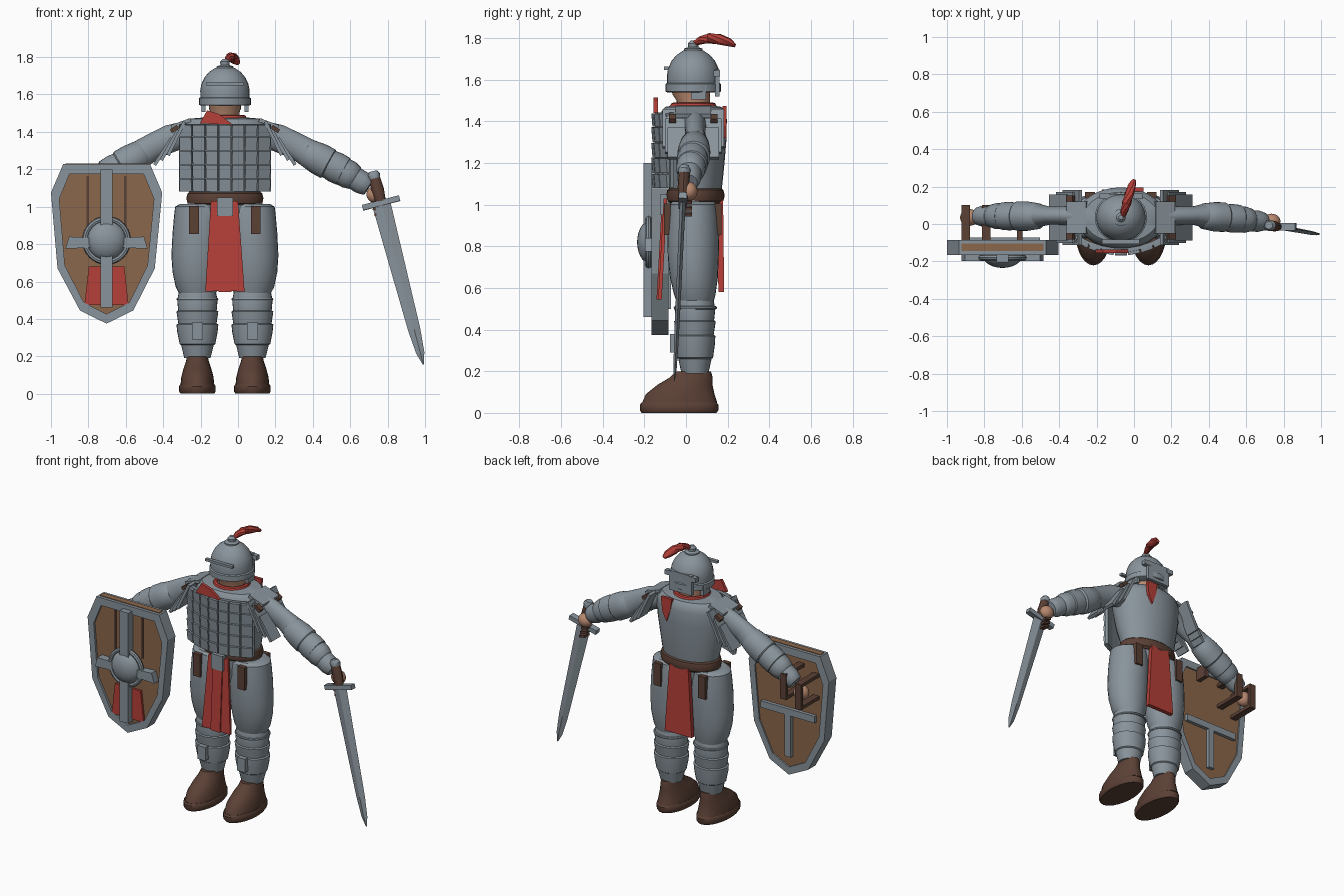
import bpy, bmesh, math
from mathutils import Vector, Matrix

if "Cube" in bpy.data.objects:
    bpy.data.objects.remove(bpy.data.objects["Cube"])

CX = -0.07  # body centre line


def material(name, rgb):
    m = bpy.data.materials.new(name)
    m.diffuse_color = (*rgb, 1)
    m.use_nodes = True
    m.node_tree.nodes["Principled BSDF"].inputs["Base Color"].default_value = m.diffuse_color
    return m


STEEL = material("steel", (0.25, 0.295, 0.33))
LEATHER = material("brown_leather", (0.105, 0.052, 0.036))
WOOD = material("wood", (0.26, 0.135, 0.07))
RED = material("red_cloth", (0.46, 0.05, 0.04))
SKIN = material("skin", (0.48, 0.25, 0.16))


def finish(name, bm, mat, smooth=True, matrix=None):
    bmesh.ops.recalc_face_normals(bm, faces=bm.faces)
    me = bpy.data.meshes.new(name)
    bm.to_mesh(me)
    bm.free()
    me.materials.append(mat)
    if smooth:
        me.shade_smooth()
        me.set_sharp_from_angle(angle=math.radians(35))
    ob = bpy.data.objects.new(name, me)
    bpy.context.collection.objects.link(ob)
    if matrix:
        ob.matrix_world = matrix
    return ob


def loft(name, rings, mat, level=True, n=28, smooth=True, matrix=None):
    """Tube through rings (x, y, z, rx, ry); level keeps rings horizontal."""
    bm, loops = bmesh.new(), []
    cs = [Vector(r[:3]) for r in rings]
    for i, r in enumerate(rings):
        t = Vector((0, 0, 1))
        if not level:
            t = (cs[min(i + 1, len(cs) - 1)] - cs[max(i - 1, 0)]).normalized()
        a = Vector((0, 1, 0)).cross(t).normalized()
        b = t.cross(a)
        angs = [2 * math.pi * k / n for k in range(n)]
        loops.append([bm.verts.new(cs[i] + a * r[3] * math.cos(q) + b * r[4] * math.sin(q)) for q in angs])
    for p, q in zip(loops, loops[1:]):
        for k in range(n):
            bm.faces.new((p[k], p[(k + 1) % n], q[(k + 1) % n], q[k]))
    bm.faces.new(loops[0])
    bm.faces.new(loops[-1])
    return finish(name, bm, mat, smooth, matrix)


def box(name, c, size, mat, rot=(0, 0, 0), matrix=None):
    bm = bmesh.new()
    bmesh.ops.create_cube(bm, size=1, matrix=Matrix.Diagonal((*size, 1)))
    ax = [Matrix.Rotation(a, 4, k) for a, k in zip(rot, "XYZ")]
    m = Matrix.Translation(c) @ ax[2] @ ax[1] @ ax[0]
    return finish(name, bm, mat, False, matrix @ m if matrix else m)


def ball(name, c, size, mat, matrix=None):
    bm = bmesh.new()
    bmesh.ops.create_uvsphere(bm, u_segments=24, v_segments=14, radius=1, matrix=Matrix.Translation(c) @ Matrix.Diagonal((*size, 1)))
    return finish(name, bm, mat, True, matrix)


def prism(name, outline, y0, y1, mat, shear=0):
    """Extrude an x-z outline along y; shear pushes y with height."""
    bm = bmesh.new()
    top = max(z for x, z in outline)
    a, b = [[bm.verts.new((x, y + shear * (top - z), z)) for x, z in outline] for y in (y0, y1)]
    bm.faces.new(a)
    bm.faces.new(b)
    for i in range(len(a)):
        j = (i + 1) % len(a)
        bm.faces.new((a[i], a[j], b[j], b[i]))
    return finish(name, bm, mat, False)


def torus(name, c, rx, ry, r, mat, facing=False):
    """Rounded ring, horizontal or facing the front."""
    bm, n, k = bmesh.new(), 32, 8
    g = []
    for i in range(n):
        a = 2 * math.pi * i / n
        g.append([])
        for j in range(k):
            q = 2 * math.pi * j / k
            u, v, w = math.cos(a) * (rx + r * math.cos(q)), math.sin(a) * (ry + r * math.cos(q)), r * math.sin(q)
            g[-1].append(bm.verts.new(Vector(c) + Vector((u, w, v) if facing else (u, v, w))))
    for i in range(n):
        for j in range(k):
            i2, j2 = (i + 1) % n, (j + 1) % k
            bm.faces.new((g[i][j], g[i2][j], g[i2][j2], g[i][j2]))
    return finish(name, bm, mat)


# legs, boots and arms, mirrored
for s, side in ((-1, "left"), (1, "right")):
    lx = CX + s * 0.147
    loft(side + "_sole", [(lx, -.033, 0, .09, .18), (lx, -.033, .012, .098, .188), (lx, -.033, .04, .098, .188), (lx, -.033, .05, .092, .18)], LEATHER)
    loft(side + "_boot", [(lx, -.03, .05, .09, .18), (lx, -.028, .09, .086, .165), (lx, -.005, .135, .074, .132), (lx, .025, .17, .062, .103), (lx, .035, .2, .055, .085)], LEATHER)
    loft(side + "_greave", [(lx, .043, z, a, b) for z, a, b in (
        (.19, .07, .065), (.26, .087, .08), (.265, .095, .087), (.33, .108, .096), (.37, .112, .098), (.375, .102, .09),
        (.44, .112, .1), (.445, .103, .092), (.5, .108, .098), (.54, .1, .09))], STEEL)
    torus(side + "_knee_strap", (lx, .045, .505), .103, .095, .009, STEEL)
    box(side + "_shin_plate", (lx, -.058, .335), (.058, .04, .09), STEEL)
    loft(side + "_thigh", [(CX + s * u, y, z, a, b) for z, u, y, a, b in (
        (.52, .147, .045, .09, .085), (.57, .148, .042, .115, .1), (.65, .15, .038, .13, .115), (.74, .15, .035, .136, .122),
        (.86, .145, .035, .135, .125), (.95, .14, .035, .132, .12), (1.0, .138, .035, .128, .115), (1.015, .13, .035, .11, .1))], STEEL)
    # hanging straps on the belt
    box(side + "_front_strap", (CX + s * .165, -.09, .93), (.052, .03, .15), LEATHER)
    box(side + "_back_strap", (CX + s * .165, .155, .93), (.052, .03, .15), LEATHER)
    # arm with overlapping forearm bands
    drop = .03 if s < 0 else 0
    loft(side + "_arm", [(CX + s * u, .045, z - drop * max(0, u - .4) * 2.5, a, b) for u, z, a, b in (
        (.16, 1.39, .06, .06), (.22, 1.385, .07, .055), (.29, 1.365, .074, .05), (.38, 1.325, .07, .048), (.44, 1.29, .075, .062))], STEEL, False)
    bands = ((.43, 1.295, .075, .56, 1.225, .086), (.535, 1.24, .076, .64, 1.185, .08), (.62, 1.195, .076, .70, 1.15, .066), (.69, 1.155, .062, .77, 1.105, .052))
    for i, (u0, z0, r0, u1, z1, r1) in enumerate(bands):
        y0, y1 = (.042 - .008 * i, .036 - .008 * i) if s > 0 else (.042, .042)
        d0, d1 = [drop * (u - .4) * 2.5 for u in (u0, u1)]
        loft(f"{side}_forearm_band_{i}", [(CX + s * (u0 + (u1 - u0) * f), y0 + (y1 - y0) * f, z0 - d0 + (z1 - d1 - z0 + d0) * f, r, r * .92)
             for f, r in ((0, r0 * .85), (.08, r0), (.55, (r0 + r1) / 2 + .005), (.93, r1), (1, r1 * .88))], STEEL, False)
    # layered shoulder plates in front of and behind the arm
    for yy, part in ((-.065, "front"), (.135, "back")):
        for i in range(3):
            box(f"{side}_{part}_shoulder_plate_{i}", (CX + s * (.26 + .035 * i), yy + (.012 if yy < 0 else -.012) * i, 1.365 - .035 * i),
                (.018, .095, .2 - .015 * i), STEEL, (0, -s * (.45 + .06 * i), 0))
        box(f"{side}_{part}_shoulder_buckle", (CX + s * .27, yy, 1.415), (.045, .035, .022), LEATHER, (0, s * .6, 0))
    box(side + "_shoulder_cap", (CX + s * .235, .035, 1.445), (.11, .17, .02), STEEL, (0, s * .35, 0))

# torso, hips, belt
loft("hips", [(CX, .035, .84, .1, .09), (CX, .035, .9, .2, .11), (CX, .04, 1.03, .2, .12)], STEEL)
loft("torso", [(CX, y, z, a, b) for z, y, a, b in (
    (1.03, .045, .18, .12), (1.1, .045, .195, .13), (1.2, .035, .215, .15), (1.32, .03, .235, .165), (1.41, .033, .237, .163),
    (1.45, .035, .225, .152), (1.47, .035, .2, .135), (1.478, .035, .1, .09))], STEEL)
loft("belt", [(CX, .045, z, a, a - .065) for z, a in ((1.005, .185), (1.018, .2), (1.045, .206), (1.07, .2), (1.083, .185))], LEATHER)
box("belt_buckle", (CX, -.105, 1.0), (.085, .04, .1), STEEL)

# lamellar chest: curved grid of small plates
edges = (1.08, 1.15, 1.225, 1.3, 1.375, 1.44)
for c in range(7):
    u = (c - 3) * .069
    y, ang = -.15 + 1.25 * u * u, math.atan(2.5 * u)
    w = .069 / math.cos(ang)
    box(f"chest_backing_{c}", (CX + u, y + .012, 1.262), (w, .02, .36), STEEL, (0, 0, ang))
    for r in range(5):
        z0, z1 = edges[r], edges[r + 1]
        box(f"chest_plate_{r}_{c}", (CX + u, y - .005, (z0 + z1) / 2), (w - .006, .018, z1 - z0 - .004), STEEL, (.09, 0, ang))

# hanging cloths and scarf
prism("front_cloth_middle", [(CX - .035, 1.03), (CX + .035, 1.03), (CX + .035, .545), (CX - .035, .545)], -.115, -.095, RED, -.055)
prism("front_cloth_left", [(-.145, 1.03), (-.105, 1.03), (-.105, .55), (-.175, .545)], -.107, -.09, RED, -.055)
prism("front_cloth_right", [(-.035, 1.03), (0, 1.03), (.035, .545), (-.035, .55)], -.107, -.09, RED, -.055)
prism("back_cloth", [(-.14, 1.03), (0, 1.03), (.03, .58), (-.17, .58)], .15, .178, RED, .012)
torus("scarf_collar", (CX, .035, 1.475), .1, .095, .016, RED)
prism("scarf_front", [(-.165, 1.515), (-.205, 1.445), (-.03, 1.44), (-.1, 1.495)], -.155, -.135, RED, -.01)
prism("scarf_tail", [(-.03, 1.475), (.05, 1.475), (.04, 1.38), (.01, 1.32), (-.02, 1.4)], .175, .195, RED)

# head and helmet
loft("head", [(CX, .035, 1.44, .08, .08), (CX, .035, 1.5, .078, .08), (CX, .025, 1.53, .085, .09), (CX, .025, 1.6, .09, .1)], SKIN)
loft("helmet", [(CX, .035, z, a, a - .005) for z, a in (
    (1.54, .13), (1.545, .139), (1.58, .139), (1.585, .131), (1.62, .132), (1.655, .126), (1.69, .11), (1.72, .085), (1.74, .055), (1.752, .015))], STEEL)
loft("helmet_knob", [(CX, .035, z, a, a) for z, a in ((1.735, .045), (1.75, .045), (1.757, .024), (1.775, .026), (1.79, .012))], STEEL)
box("helmet_brow_bar", (CX, -.095, 1.655), (.2, .022, .016), STEEL)
box("helmet_neck_guard", (CX, .15, 1.585), (.17, .022, .13), STEEL)
for s, side in ((-1, "left"), (1, "right")):
    box(side + "_cheek_plate", (CX + s * .115, .06, 1.54), (.022, .07, .07), STEEL)
    box(side + "_helmet_hinge", (CX + s * .09, .148, 1.63), (.05, .03, .03), STEEL)
loft("plume", [(-.06, .04, 1.775, .012, .012), (-.052, .07, 1.79, .02, .02), (-.04, .11, 1.8, .026, .026), (-.025, .16, 1.795, .028, .024),
               (-.01, .21, 1.78, .024, .016), (0, .235, 1.765, .012, .008)], RED, False, 8)

# shield
SX, SZ = -.703, .8
outer = [(-.935, 1.227), (-.47, 1.227), (-.405, 1.075), (-.445, .67), (-.56, .445), (-.703, .375), (-.845, .445), (-.965, .67), (-1.0, 1.075)]
inner = [(SX + (x - SX) * .85, SZ + (z - SZ) * .88) for x, z in outer]
bm = bmesh.new()
loops = [[bm.verts.new((x, y, z)) for x, z in o] for o, y in ((outer, -.165), (outer, -.085), (inner, -.085), (inner, -.165))]
for a, b in zip(loops, loops[1:] + loops[:1]):
    for i in range(9):
        j = (i + 1) % 9
        bm.faces.new((a[i], a[j], b[j], b[i]))
finish("shield_rim", bm, STEEL, False)
prism("shield_board", inner, -.15, -.095, WOOD)
box("shield_top_inlay", (SX, -.125, 1.225), (.44, .04, .012), WOOD)
box("shield_side_inlay", (-.4195, -.125, .97), (.006, .035, .17), WOOD, (0, .098, 0))
box("shield_upright", (SX, -.18, .83), (.065, .05, .74), STEEL)
for s in (-1, 1):
    prism(f"shield_crossbar_{s}", [(SX, .83), (SX + s * .2, .84), (SX + s * .22, .775), (SX, .785)], -.198, -.148, STEEL)
    prism(f"shield_red_panel_{s}", [(SX + s * .03, .68), (SX + s * .095, .68), (SX + s * .118, .475), (SX + s * .03, .475)], -.165, -.147, RED)
    box(f"shield_board_groove_{s}", (SX + s * .1, -.152, 1.03), (.012, .008, .27), LEATHER)
ball("shield_boss", (SX, -.165, .82), (.108, .07, .108), STEEL)
torus("shield_boss_ring", (SX, -.18, .82), .115, .115, .015, STEEL, True)
box("shield_back_bar", (SX, -.085, .8), (.4, .025, .045), STEEL)
box("shield_back_upright", (SX, -.085, .645), (.045, .025, .29), STEEL)
for x, zc, name in ((-.9, 1.02, "hand"), (-.79, 1.06, "wrist")):
    for dz in (-.075, .075):
        box(f"shield_{name}_strap_{dz}", (x, 0, zc + dz), (.045, .19, .022), LEATHER)
    box(f"shield_{name}_grip", (x, .09, zc), (.045, .022, .17), LEATHER)
box("shield_arm_strap", (-.61, -.05, 1.15), (.03, .08, .09), LEATHER)
ball("left_hand", (-.88, .035, 1.02), (.05, .045, .05), SKIN)

# sword, built pointing along its own z
d = Vector((.225, -.04, -.86)).normalized()
ax = Vector((0, 1, 0)).cross(d).normalized()
M = Matrix((ax, d.cross(ax), d)).transposed().to_4x4()
M.translation = (.765, -.015, 1.02)
loft("sword_blade", [(0, 0, 0, .05, .014), (0, 0, .7, .033, .011), (0, 0, .83, .022, .008), (0, 0, .893, .003, .002)], STEEL, n=4, smooth=False, matrix=M)
box("sword_guard", (0, 0, 0), (.205, .04, .03), STEEL, matrix=M)
loft("sword_grip", [(0, 0, -.14, .03, .026), (0, 0, -.07, .034, .028), (0, 0, -.01, .028, .024)], LEATHER, n=12, matrix=M)
loft("sword_pommel", [(0, 0, -.175, .022, .02), (0, 0, -.155, .034, .03), (0, 0, -.135, .03, .028)], STEEL, n=12, matrix=M)
ball("right_hand", (.735, .015, 1.065), (.048, .04, .045), SKIN)
for i in range(3):
    box(f"glove_strap_{i}", (.735 + .008 * i, .005, 1.015 - .03 * i), (.045, .05, .014), LEATHER, (0, .25, 0))
